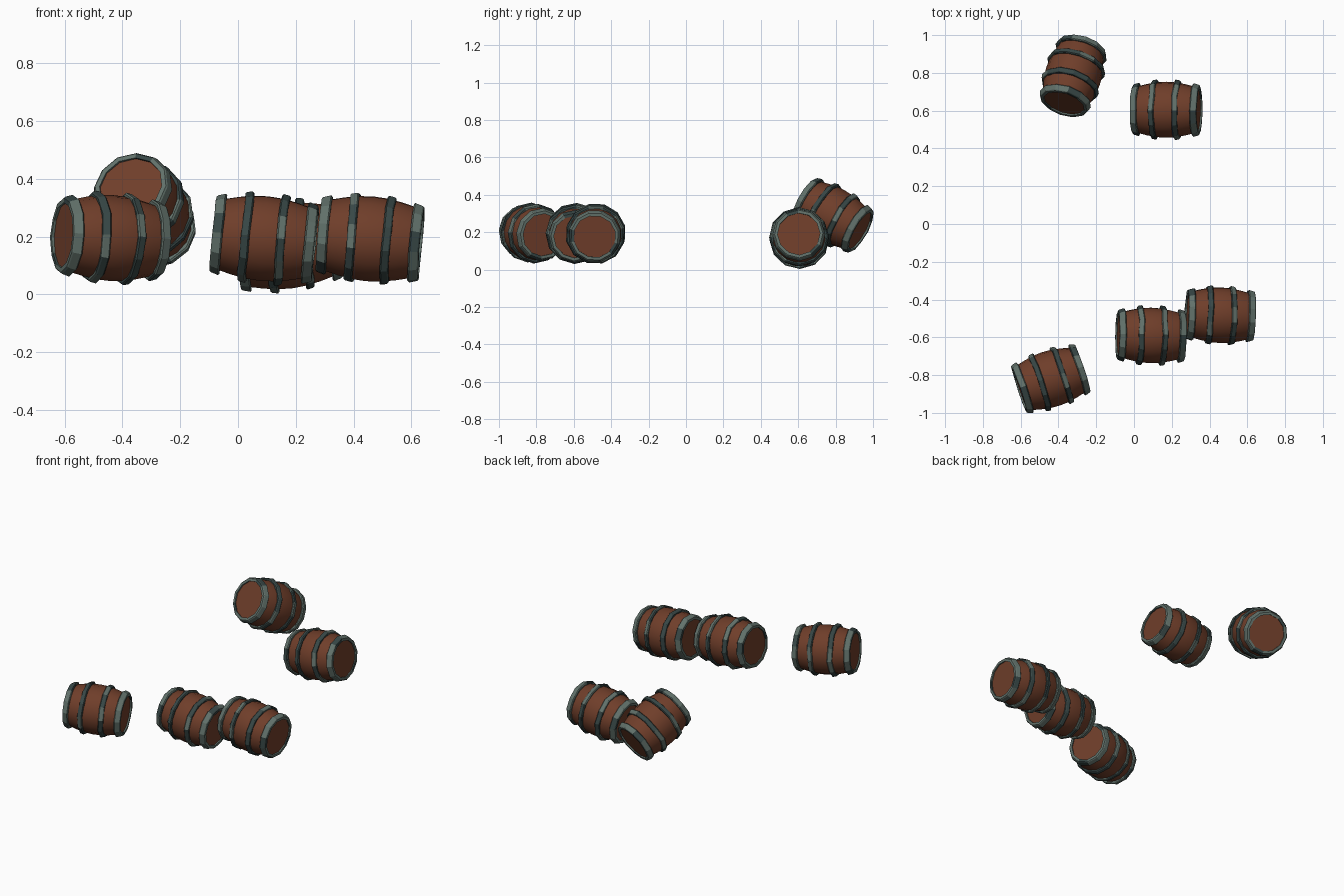
import bpy, bmesh, math, random
from mathutils import Vector, Matrix

cube = bpy.data.objects.get("Cube")
if cube:
    bpy.data.objects.remove(cube, do_unlink=True)
random.seed(4)


def material(name, color):
    mat = bpy.data.materials.new(name)
    mat.use_nodes = True
    mat.diffuse_color = color
    bsdf = next(n for n in mat.node_tree.nodes if n.type == 'BSDF_PRINCIPLED')
    bsdf.inputs["Base Color"].default_value = color
    return mat


wood = material("brown wood", (0.16, 0.048, 0.023, 1))
iron = material("dark iron", (0.038, 0.062, 0.06, 1))
worn = material("worn iron", (0.12, 0.165, 0.145, 1))


def lathe(name, profile, sides, mats, closed, jitter=0.0, light_share=0.0):
    """Turn a profile of (x, radius) points about the x axis."""
    bm = bmesh.new()
    rings = []
    for i in range(sides):
        a = math.tau * i / sides
        dx = random.uniform(-jitter, jitter)
        dr = random.uniform(-jitter, jitter) * 0.5
        rings.append([bm.verts.new((x + dx, (r + dr) * math.cos(a), (r + dr) * math.sin(a)))
                      for x, r in profile])
    n = len(profile)
    for i in range(sides):
        one, two = rings[i], rings[(i + 1) % sides]
        # worn patches cover whole segments of a hoop
        index = 1 if random.random() < light_share else 0
        for j in range(n if closed else n - 1):
            k = (j + 1) % n
            face = bm.faces.new((one[j], one[k], two[k], two[j]))
            face.material_index = index
    if not closed:
        for j in (0, n - 1):
            bm.faces.new([ring[j] for ring in rings])
    bmesh.ops.recalc_face_normals(bm, faces=bm.faces)
    mesh = bpy.data.meshes.new(name)
    bm.to_mesh(mesh)
    bm.free()
    for mat in mats:
        mesh.materials.append(mat)
    return mesh


def hoop_profile(x0, r0, x1, r1, inner0, inner1):
    """Band section with small chamfers on its outer edges."""
    c = 0.005
    return [(x0, inner0), (x0, r0 - c), (x0 + c, r0),
            (x1 - c, r1), (x1, r1 - c), (x1, inner1)]


# Bulging staves with flat heads
half = [(0.0, 0.149), (0.05, 0.146), (0.1, 0.137), (0.14, 0.127), (0.169, 0.118)]
body_profile = [(-x, r) for x, r in reversed(half[1:])] + half
body = lathe("barrel_body", body_profile, 16, [wood], False)

# Two middle hoops and two end hoops on each barrel
middle = lathe("middle_hoop", hoop_profile(0.047, 0.16, 0.077, 0.156, 0.138, 0.134),
               12, [iron, worn], True, 0.003, 0.35)
end = lathe("end_hoop", hoop_profile(0.142, 0.142, 0.178, 0.134, 0.115, 0.113),
            12, [iron, worn], True, 0.0015, 0.85)

# Name, centre and axis direction of each barrel
barrels = [
    ("front_right", (-0.44, -0.82, 0.195), (0.33, 0.11, -0.02)),
    ("front_middle", (0.09, -0.59, 0.193), (1, -0.02, -0.10)),
    ("front_left", (0.457, -0.483, 0.192), (1, -0.035, -0.09)),
    ("back_left", (0.17, 0.605, 0.168), (1, -0.01, 0.13)),
    ("back_right", (-0.322, 0.785, 0.29), (0.10, 0.30, -0.17)),
]


def place(name, mesh, matrix):
    obj = bpy.data.objects.new(name, mesh)
    bpy.context.collection.objects.link(obj)
    obj.matrix_world = matrix
    return obj


bodies = []
for name, centre, axis in barrels:
    turn = Vector(axis).to_track_quat('X', 'Z').to_matrix().to_4x4()
    roll = Matrix.Rotation(random.uniform(0, math.tau), 4, 'X')
    base = Matrix.Translation(centre) @ turn @ roll
    flip = Matrix.Rotation(math.pi, 4, 'Z')
    bodies.append(place(name + "_barrel_body", body, base))
    for side, local in (("first", Matrix.Identity(4)), ("second", flip)):
        place(f"{name}_{side}_middle_hoop", middle, base @ local)
        place(f"{name}_{side}_end_hoop", end, base @ local)

# Smooth staves, sharp rim around the heads
bpy.ops.object.select_all(action='DESELECT')
bodies[0].select_set(True)
bpy.context.view_layer.objects.active = bodies[0]
bpy.ops.object.shade_smooth_by_angle(angle=math.radians(35))
